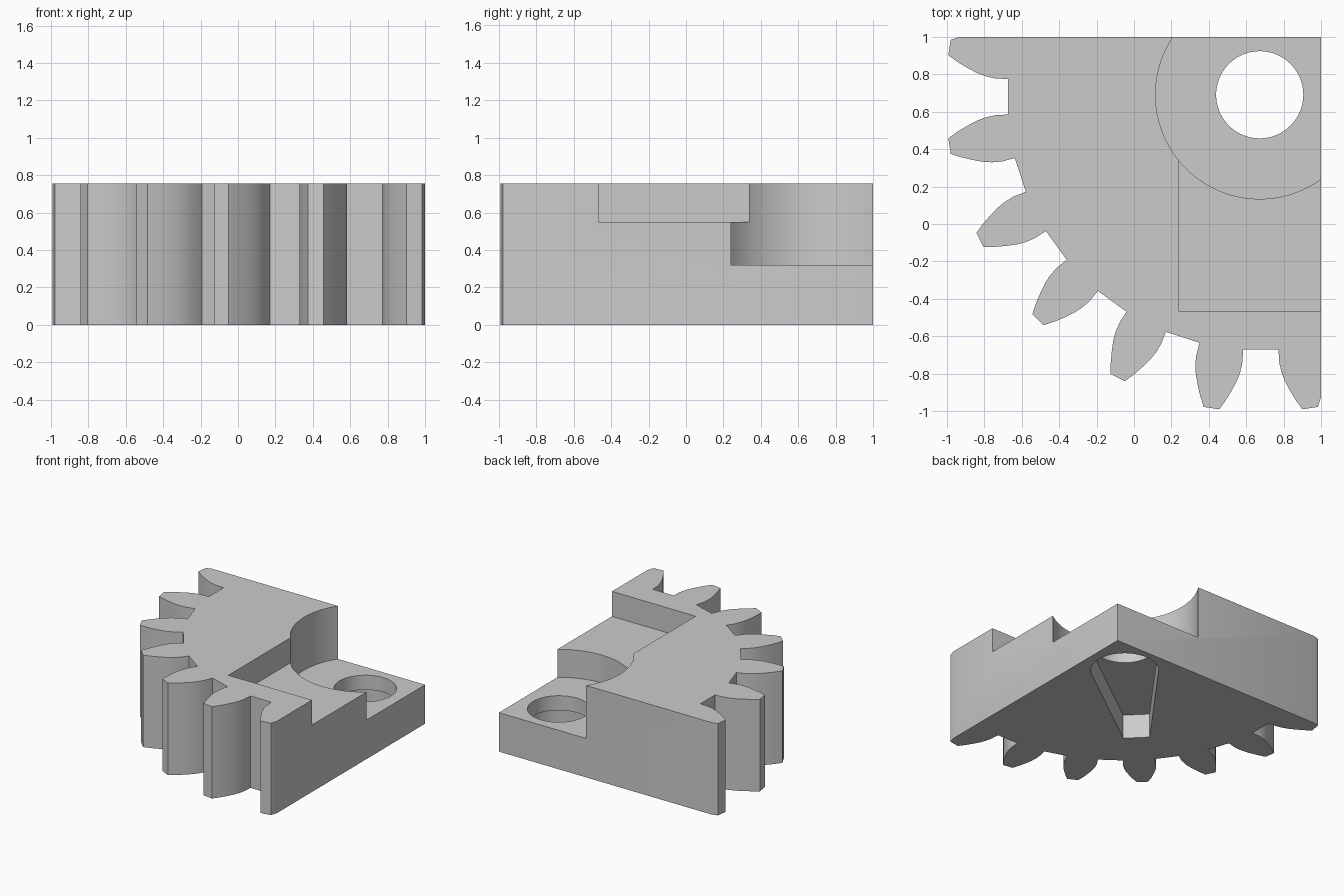
import bpy, bmesh, math
from mathutils import Vector

cube = bpy.data.objects.get("Cube")
if cube:
    bpy.data.objects.remove(cube, do_unlink=True)

HEIGHT = 0.755
GEAR = Vector((0.678, 0.68))    # centre of the toothed arc
BORE = Vector((0.672, 0.691))   # centre of the shaft hole

grey = bpy.data.materials.new("plain grey")
grey.use_nodes = True
grey.diffuse_color = (0.6, 0.6, 0.6, 1)
grey.node_tree.nodes["Principled BSDF"].inputs["Base Color"].default_value = (0.6, 0.6, 0.6, 1)


def prism(name, outline, z0, z1, clip=False):
    """Extrude a flat outline upwards, optionally trimmed to the two straight sides."""
    bm = bmesh.new()
    bm.faces.new([bm.verts.new((x, y, z0)) for x, y in outline])
    if clip:
        for axis in ((1, 0, 0), (0, 1, 0)):
            geom = bm.verts[:] + bm.edges[:] + bm.faces[:]
            bmesh.ops.bisect_plane(bm, geom=geom, plane_co=axis, plane_no=axis, clear_outer=True)
    top = bmesh.ops.extrude_face_region(bm, geom=bm.faces[:])
    verts = [v for v in top["geom"] if isinstance(v, bmesh.types.BMVert)]
    bmesh.ops.translate(bm, verts=verts, vec=(0, 0, z1 - z0))
    bmesh.ops.recalc_face_normals(bm, faces=bm.faces[:])
    mesh = bpy.data.meshes.new(name)
    bm.to_mesh(mesh)
    bm.free()
    mesh.materials.append(grey)
    obj = bpy.data.objects.new(name, mesh)
    bpy.context.collection.objects.link(obj)
    return obj


def arc(centre, radius, start=0.0, sweep=math.tau, steps=96):
    count = steps if sweep == math.tau else steps + 1
    return [centre + radius * Vector((math.cos(start + sweep * i / steps),
                                      math.sin(start + sweep * i / steps)))
            for i in range(count)]


# Toothed quarter block: one tooth flank (radius, half width), mirrored and repeated
flank = [(1.35, 0.118), (1.42, 0.125), (1.475, 0.121), (1.52, 0.111),
         (1.57, 0.094), (1.63, 0.07), (1.685, 0.042)]
tooth = [(r, -w) for r, w in flank] + [(r, w) for r, w in reversed(flank)]
outline = [Vector((2, 2))]
for k in range(7):
    a = math.radians(171 + 18 * k)
    along = Vector((math.cos(a), math.sin(a)))
    across = Vector((-along.y, along.x))
    outline += [GEAR + along * r + across * w for r, w in tooth]
gear = prism("gear_segment", outline, 0, HEIGHT, clip=True)

# Tapered key pocket underneath: round around the hole, narrow flat end on the diagonal
diag = Vector((-1, -1)).normalized()
side = Vector((1, -1)).normalized()
R, LENGTH, HALF = 0.255, 1.02, 0.1
tilt = math.asin((R - HALF) / LENGTH)
pocket = arc(BORE, R, -math.pi / 4 - tilt, math.pi + 2 * tilt, 48)
pocket += [BORE + diag * LENGTH - side * HALF, BORE + diag * LENGTH + side * HALF]

# Cutters for the recesses, shaft hole and pocket
cutters = [
    prism("round_recess_cutter", arc(BORE, 0.557), 0.32, 1),
    prism("square_recess_cutter", [(0.24, -0.467), (1.3, -0.467), (1.3, 0.6), (0.24, 0.6)], 0.55, 1.1),
    prism("shaft_hole_cutter", arc(BORE, 0.233), -0.2, 1.2),
    prism("key_pocket_cutter", pocket, -0.1, 0.2),
]
bpy.context.view_layer.objects.active = gear
for cutter in cutters:
    cutter.hide_render = True
    mod = gear.modifiers.new(cutter.name, "BOOLEAN")
    mod.operation = "DIFFERENCE"
    mod.solver = "EXACT"
    mod.object = cutter
    bpy.ops.object.modifier_apply(modifier=mod.name)
for cutter in cutters:
    bpy.data.objects.remove(cutter, do_unlink=True)

# Smooth curves, crisp edges
bpy.ops.object.select_all(action="DESELECT")
gear.select_set(True)
bpy.ops.object.shade_smooth_by_angle(angle=math.radians(30))
